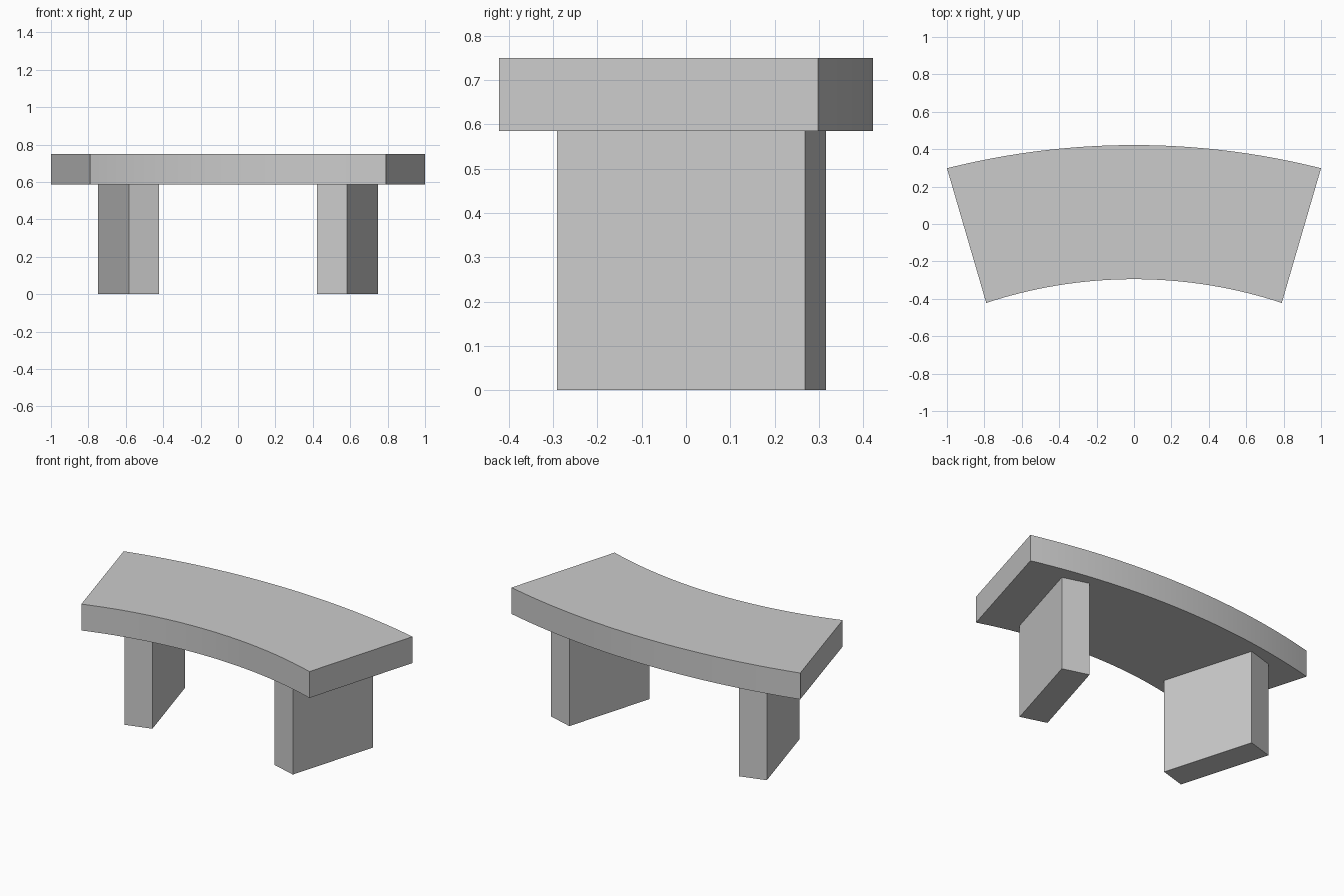
import bpy, bmesh, math
from mathutils import Matrix

if "Cube" in bpy.data.objects:
    bpy.data.objects.remove(bpy.data.objects["Cube"])

SEGS = 32
Z_SEAT, Z_TOP = 0.585, 0.75


def arc(half, y_end, y_mid):
    """Points of a circular arc from -half to +half, bulging to y_mid."""
    s = y_mid - y_end
    r = (half * half + s * s) / (2 * s)
    a = math.asin(half / r)
    return [(r * math.sin(t), y_mid - r + r * math.cos(t))
            for t in (a * (2 * i / SEGS - 1) for i in range(SEGS + 1))]


def add_object(name, bm):
    bmesh.ops.recalc_face_normals(bm, faces=bm.faces)
    mesh = bpy.data.meshes.new(name)
    bm.to_mesh(mesh)
    bm.free()
    ob = bpy.data.objects.new(name, mesh)
    bpy.context.collection.objects.link(ob)
    return ob


# Curved seat slab: strip between the two arcs, extruded upward
bm = bmesh.new()
back = [bm.verts.new((x, y, Z_SEAT)) for x, y in arc(1.0, 0.298, 0.422)]
front = [bm.verts.new((x, y, Z_SEAT)) for x, y in arc(0.79, -0.422, -0.295)]
strip = [bm.faces.new((front[i], front[i + 1], back[i + 1], back[i]))
         for i in range(SEGS)]
new = bmesh.ops.extrude_face_region(bm, geom=strip, use_keep_orig=True)["geom"]
bmesh.ops.translate(bm, vec=(0, 0, Z_TOP - Z_SEAT),
                    verts=[v for v in new if isinstance(v, bmesh.types.BMVert)])
seat = add_object("seat", bm)
bpy.context.view_layer.objects.active = seat
seat.select_set(True)
bpy.ops.object.shade_smooth_by_angle(angle=math.radians(30))

# Slab legs, each turned to follow the fan of the seat
for name, side in (("left_leg", -1), ("right_leg", 1)):
    bm = bmesh.new()
    m = (Matrix.Translation((side * 0.585, 0.0125, Z_SEAT / 2))
         @ Matrix.Rotation(-side * math.radians(16.4), 4, 'Z')
         @ Matrix.Diagonal((0.168, 0.583, Z_SEAT, 1)))
    bmesh.ops.create_cube(bm, size=1, matrix=m)
    add_object(name, bm)
